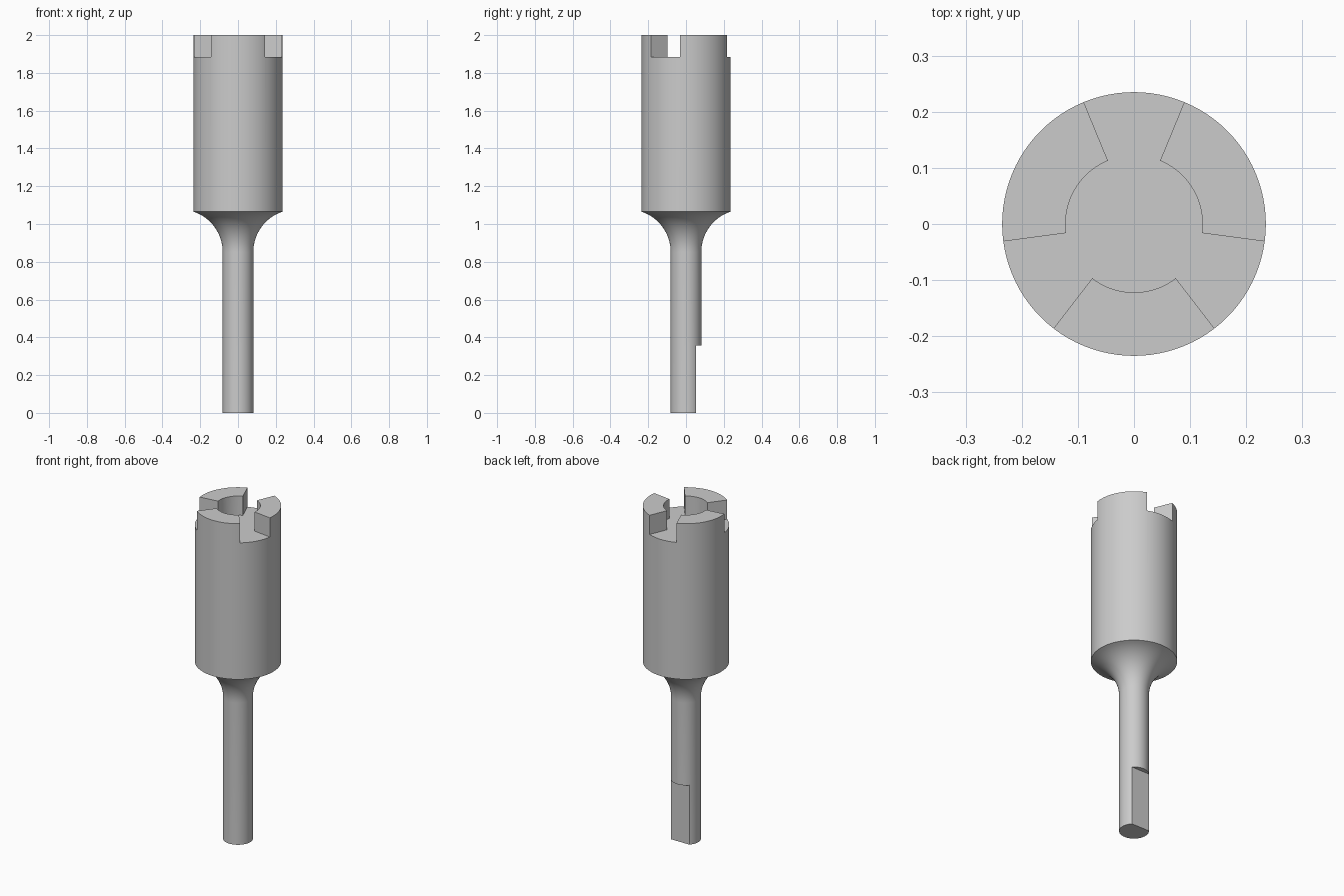
import bpy
import bmesh
from math import sin, cos, asin, radians, tau
from mathutils import Matrix, Vector

SEGMENTS = 96
BODY_R, SHANK_R, BORE_R = 0.235, 0.081, 0.122
TOP, SLOT_FLOOR, BODY_BASE = 2.0, 1.885, 1.065
FILLET_R = 0.225
FLAT_Y, FLAT_TOP = 0.054, 0.357

old = bpy.data.objects.get("Cube")
if old:
    bpy.data.objects.remove(old, do_unlink=True)

steel = bpy.data.materials.new("grey steel")
steel.use_nodes = True
steel.diffuse_color = (0.6, 0.6, 0.6, 1)
steel.node_tree.nodes["Principled BSDF"].inputs["Base Color"].default_value = (0.6, 0.6, 0.6, 1)


def make_object(name, bm):
    bmesh.ops.recalc_face_normals(bm, faces=bm.faces)
    mesh = bpy.data.meshes.new(name)
    bm.to_mesh(mesh)
    bm.free()
    mesh.materials.append(steel)
    obj = bpy.data.objects.new(name, mesh)
    bpy.context.collection.objects.link(obj)
    return obj


def lathe(name, profile):
    bm = bmesh.new()
    verts = [bm.verts.new((r, 0, z)) for r, z in profile]
    edges = [bm.edges.new(pair) for pair in zip(verts, verts[1:])]
    bmesh.ops.spin(bm, geom=verts + edges, cent=(0, 0, 0), axis=(0, 0, 1),
                   angle=tau, steps=SEGMENTS, use_duplicate=False)
    bmesh.ops.remove_doubles(bm, verts=bm.verts, dist=0.0001)
    return make_object(name, bm)


def prism(name, outline, bottom, top):
    bm = bmesh.new()
    face = bm.faces.new([bm.verts.new((x, y, bottom)) for x, y in outline])
    grown = bmesh.ops.extrude_face_region(bm, geom=[face], use_keep_orig=True)
    moved = [g for g in grown["geom"] if isinstance(g, bmesh.types.BMVert)]
    bmesh.ops.translate(bm, verts=moved, vec=(0, 0, top - bottom))
    return make_object(name, bm)


def polar(r, degrees):
    return r * cos(radians(degrees)), r * sin(radians(degrees))


def cut(target, cutter):
    cutter.hide_render = True
    mod = target.modifiers.new("cut", "BOOLEAN")
    mod.operation = "DIFFERENCE"
    mod.solver = "EXACT"
    mod.object = cutter
    bpy.context.view_layer.objects.active = target
    bpy.ops.object.modifier_apply(modifier=mod.name)
    bpy.data.objects.remove(cutter, do_unlink=True)


# Shank, concave flare and cylindrical head turned as one piece
reach = BODY_R - SHANK_R
sweep = asin(1) - asin((FILLET_R - reach) / FILLET_R)
flare_z = BODY_BASE - FILLET_R * sin(sweep)
steps = 16
flare = [(SHANK_R + FILLET_R * (1 - cos(sweep * i / steps)),
          flare_z + FILLET_R * sin(sweep * i / steps)) for i in range(steps + 1)]
tool = lathe("slotted_driver_bit",
             [(0, 0), (SHANK_R, 0)] + flare + [(BODY_R, TOP), (0, TOP)])

# Central recess with three radial slots, leaving three teeth
outline = []
half_slot = 22.4
for centre in (90, 210, 330):
    for offset in (-half_slot, 0, half_slot):
        if offset < 0:
            outline.append(polar(BORE_R, centre + offset))
        outline.append(polar(0.4, centre + offset))
    arc = 120 - 2 * half_slot
    outline += [polar(BORE_R, centre + half_slot + arc * i / 20) for i in range(20)]
cut(tool, prism("recess_cutter", outline, SLOT_FLOOR, TOP + 0.1))

# Locating flat on the back of the shank
w = 0.2
cut(tool, prism("flat_cutter", [(-w, FLAT_Y), (w, FLAT_Y), (w, w), (-w, w)], -0.1, FLAT_TOP))

# Smooth round walls, sharp machined edges
bpy.ops.object.select_all(action="DESELECT")
tool.select_set(True)
bpy.context.view_layer.objects.active = tool
bpy.ops.object.shade_smooth_by_angle(angle=radians(30))
